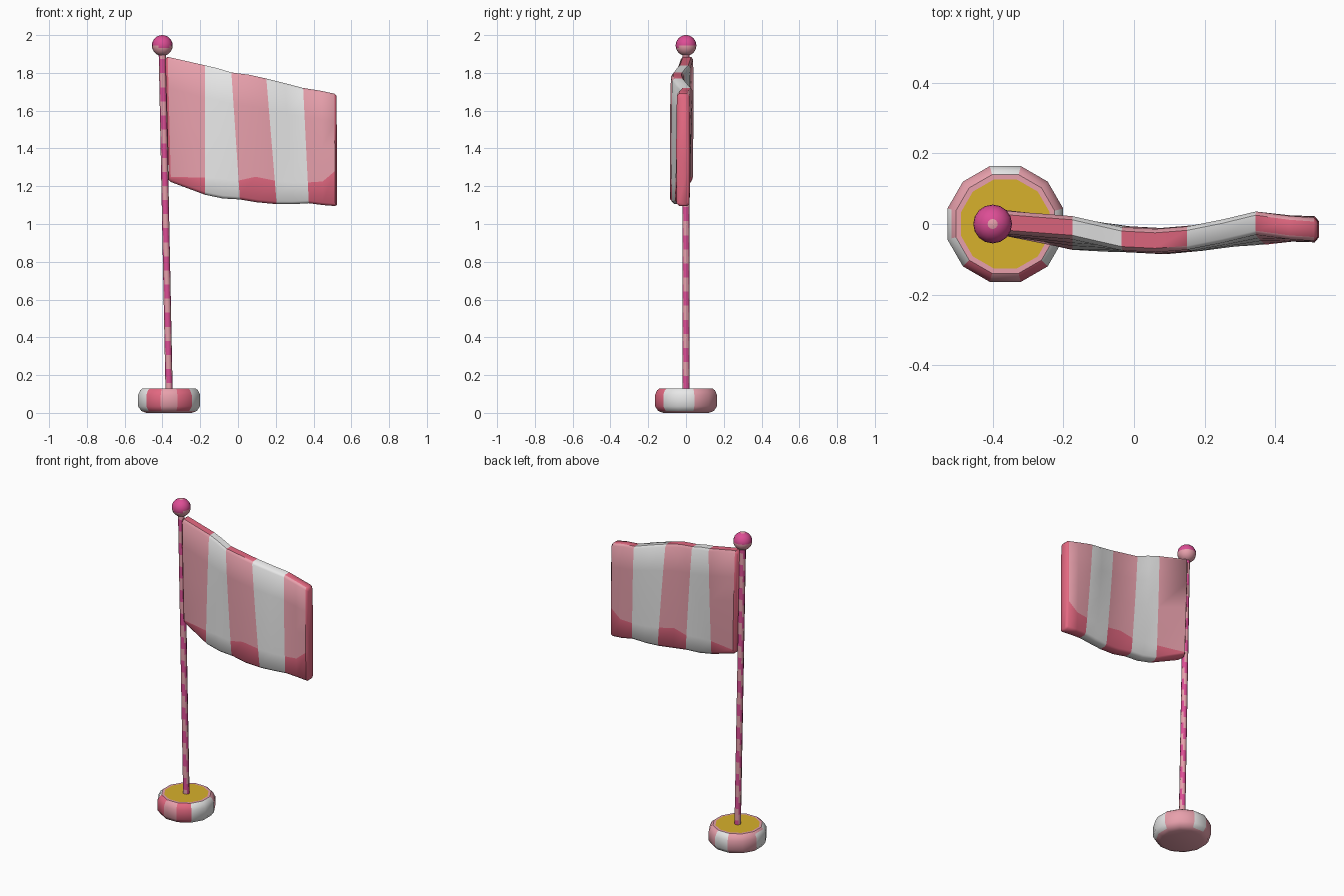
import bpy, bmesh, math
from mathutils import Vector

if "Cube" in bpy.data.objects:
    bpy.data.objects.remove(bpy.data.objects["Cube"])

COLOURS = {
    "pink": (0.80, 0.35, 0.41), "rose_red": (0.77, 0.14, 0.22),
    "white": (0.86, 0.86, 0.86), "magenta": (0.72, 0.075, 0.30),
    "gold": (0.68, 0.44, 0.025),
}
MATS = {}
for name, c in COLOURS.items():
    MATS[name] = bpy.data.materials.new(name)
    MATS[name].diffuse_color = (*c, 1)
ORDER = list(COLOURS)
PINK, RED, WHITE, MAGENTA, GOLD = range(5)


def loft(name, rings, colour, caps, angle=40):
    """Join closed rings of points; colour(i, j) gives the material of each quad."""
    bm = bmesh.new()
    vs = [[bm.verts.new(p) for p in ring] for ring in rings]
    n = len(rings[0])
    for i in range(len(vs) - 1):
        for j in range(n):
            k = (j + 1) % n
            f = bm.faces.new((vs[i][j], vs[i][k], vs[i + 1][k], vs[i + 1][j]))
            f.material_index = colour(i, j)
    for ring, mat in zip((vs[0], vs[-1]), caps):
        bm.faces.new(ring).material_index = mat
    bmesh.ops.recalc_face_normals(bm, faces=bm.faces)
    for f in bm.faces:
        f.smooth = True
    me = bpy.data.meshes.new(name)
    bm.to_mesh(me)
    bm.free()
    for m in ORDER:
        me.materials.append(MATS[m])
    me.set_sharp_from_angle(angle=math.radians(angle))
    ob = bpy.data.objects.new(name, me)
    bpy.context.collection.objects.link(ob)
    return ob


def circle(x, z, r, n, turn=0.0):
    return [Vector((x + r * math.cos(2 * math.pi * (j + turn) / n),
                    r * math.sin(2 * math.pi * (j + turn) / n), z)) for j in range(n)]


# Base: rounded twelve-sided foot with painted sides and a gold top
profile = [(0.125, 0), (0.152, 0.01), (0.17, 0.035), (0.17, 0.095),
           (0.158, 0.12), (0.145, 0.13), (0.13, 0.13)]
sides = [WHITE, PINK, PINK, WHITE, PINK, PINK, WHITE, WHITE, RED, PINK, RED, WHITE]
loft("base", [circle(-0.365, z, r, 12, -0.5) for r, z in profile],
     lambda i, j: sides[j] if 1 <= i <= 4 - (sides[j] == WHITE and j == 6) else PINK,
     (PINK, GOLD), 35)

# Pole: slightly leaning, with a spiral stripe
STEPS, Z0, Z1 = 48, 0.12, 1.91


def pole_ring(i):
    t = i / STEPS
    return circle(-0.365 - 0.036 * t, Z0 + (Z1 - Z0) * t, 0.019, 8)


loft("pole", [pole_ring(i) for i in range(STEPS + 1)],
     lambda i, j: MAGENTA if ((i + 0.5) / 4 + j / 8) % 1 < 0.5 else PINK,
     (PINK, PINK), 60)

# Finial ball: magenta crown with a wavy edge over a pink underside
R, N, M = 0.055, 16, 12
rings = [circle(-0.401, 1.945 - R * math.cos(math.pi * i / M),
                R * math.sin(math.pi * i / M), N) for i in range(1, M)]
rings = [circle(-0.401, 1.945 - R, 0.002, N)] + rings + [circle(-0.401, 1.945 + R, 0.002, N)]
loft("finial_ball", rings,
     lambda i, j: PINK if i < 6 - (j in (11, 12, 13)) or i == M - 1 else MAGENTA,
     (PINK, PINK), 60)

# Flag columns: top x, z, y; bottom x, z, y; height of the red hem
columns = [
    (-.385, 1.875, .005, -.367, 1.232, 0, 1.252),
    (-.372, 1.885, .005, -.355, 1.222, 0, 1.250),
    (-.175, 1.840, -.01, -.175, 1.155, -.04, 1.245),
    (-.110, 1.825, -.025, -.080, 1.135, -.045, 1.24),
    (-.035, 1.802, -.042, .010, 1.130, -.045, 1.23),
    (.060, 1.790, -.047, .100, 1.115, -.050, 1.25),
    (.150, 1.770, -.040, .205, 1.105, -.040, 1.23),
    (.250, 1.745, -.020, .290, 1.105, -.030, 1.22),
    (.345, 1.720, .003, .375, 1.110, -.025, 1.22),
    (.440, 1.705, -.010, .450, 1.100, -.015, 1.225),
    (.510, 1.690, -.015, .515, 1.095, -.015, 1.28),
    (.522, 1.678, -.015, .525, 1.103, -.015, 1.29),
]
stripes = [RED, PINK, WHITE, WHITE, PINK, PINK, WHITE, WHITE, PINK, PINK, RED]


def flag_ring(k, col):
    xt, zt, yt, xb, zb, yb, zr = col
    bottom, top = Vector((xb, yb, zb)), Vector((xt, yt, zt))
    end = 0.65 if k in (0, len(columns) - 1) else 1.0
    rows = [(0, .021), (.022, .034), ((zr - zb) / (zt - zb), .036),
            (.5, .037), (.75, .036), (.978, .033), (1, .022)]
    front = [bottom.lerp(top, v) - Vector((0, h * end, 0)) for v, h in rows]
    back = [bottom.lerp(top, v) + Vector((0, h * end, 0)) for v, h in reversed(rows)]
    return front + back


def flag_colour(i, j):
    # quads 0-1 and 11-12 are the hem, 6 the top edge, 13 the bottom edge
    if stripes[i] == PINK and j in (0, 1, 6, 11, 12, 13):
        return RED
    return stripes[i]


loft("flag", [flag_ring(k, c) for k, c in enumerate(columns)], flag_colour, (RED, RED), 50)

for m in bpy.data.materials:
    if m.users and not m.is_grease_pencil:
        m.use_nodes = True
        m.node_tree.nodes["Principled BSDF"].inputs["Base Color"].default_value = m.diffuse_color
